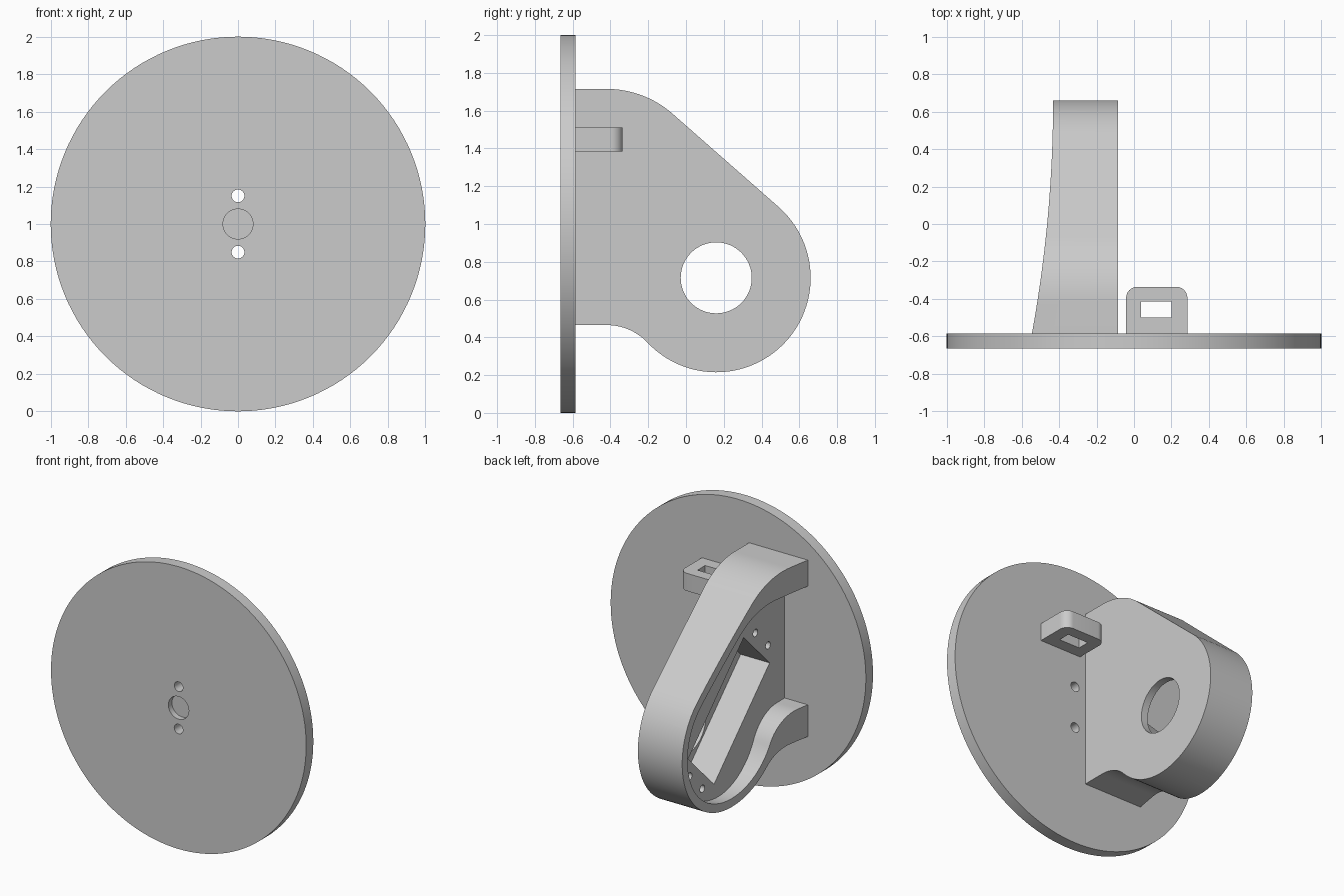
import bpy, bmesh
from math import sin, cos, pi, radians, sqrt, atan2
from mathutils import Vector

cube = bpy.data.objects.get("Cube")
if cube:
    bpy.data.objects.remove(cube, do_unlink=True)

gray = bpy.data.materials.new("light gray plastic")
gray.use_nodes = True
gray.diffuse_color = (0.6, 0.6, 0.6, 1)
gray.node_tree.nodes["Principled BSDF"].inputs["Base Color"].default_value = (0.6, 0.6, 0.6, 1)


def prism(name, points, axis, lo, hi):
    """Extrude a 2D outline along an axis; points are the other two coordinates in order."""
    bm = bmesh.new()

    def place(p, d):
        co = list(p)
        co.insert("xyz".index(axis), d)
        return bm.verts.new(co)
    bottom = bm.faces.new([place(p, lo) for p in points])
    ext = bmesh.ops.extrude_face_region(bm, geom=[bottom])
    shift = Vector([hi - lo if a == axis else 0 for a in "xyz"])
    bmesh.ops.translate(bm, vec=shift, verts=[v for v in ext["geom"] if isinstance(v, bmesh.types.BMVert)])
    bmesh.ops.recalc_face_normals(bm, faces=bm.faces)
    mesh = bpy.data.meshes.new(name)
    bm.to_mesh(mesh)
    bm.free()
    mesh.materials.append(gray)
    ob = bpy.data.objects.new(name, mesh)
    bpy.context.collection.objects.link(ob)
    return ob


def arc(c, r, a, b, n=24):
    return [(c[0] + r * cos(a + (b - a) * i / n), c[1] + r * sin(a + (b - a) * i / n)) for i in range(n + 1)]


def circle(c, r, n=48):
    return arc(c, r, 0, 2 * pi, n)[:-1]


def cut(ob, cutters):
    """Subtract the cutters, bake the result and drop the helpers."""
    for c in cutters:
        c.hide_render = True
        m = ob.modifiers.new("cut", "BOOLEAN")
        m.operation, m.object, m.solver = "DIFFERENCE", c, "EXACT"
    bpy.context.view_layer.update()
    mesh = bpy.data.meshes.new_from_object(ob.evaluated_get(bpy.context.evaluated_depsgraph_get()))
    ob.modifiers.clear()
    ob.data = mesh
    for c in cutters:
        bpy.data.objects.remove(c, do_unlink=True)


def smooth(ob):
    bpy.ops.object.select_all(action="DESELECT")
    ob.select_set(True)
    bpy.context.view_layer.objects.active = ob
    bpy.ops.object.shade_smooth_by_angle(angle=radians(30))


BACK = -0.585          # rear face of the disc
HUB = (0.16, 0.715)    # centre of the rounded bracket end (y, z)
SLOPE = radians(48.7)  # normal direction of the sloping edge


def bracket_outline(start, top, top_y, low, low_y, r):
    """Flat top, shoulder arc, sloping edge, round end, concave fillet, flat bottom."""
    # shoulder radius that makes the arc tangent to the sloping edge
    n = (cos(SLOPE), sin(SLOPE))
    shoulder = (n[0] * (HUB[0] - top_y) + n[1] * (HUB[1] - top) + r) / (1 - n[1])
    # fillet radius that makes it touch the round end
    dy, dz = HUB[0] - low_y, HUB[1] - low
    fillet = (dy * dy + dz * dz - r * r) / (2 * (r - dz))
    touch = atan2(dz + fillet, dy)
    pts = [(start, top)]
    pts += arc((top_y, top - shoulder), shoulder, pi / 2, SLOPE)
    pts += arc(HUB, r, SLOPE, touch - pi, 48)
    pts += arc((low_y, low - fillet), fillet, touch, pi / 2)[1:]
    return pts + [(start, low)]


# Round base disc with two through holes and a shallow centre recess
disc = prism("base_disc", circle((0, 1), 1, 128), "y", -0.665, BACK)
cut(disc, [prism("hole_cutter", circle((0, z), 0.034, 32), "y", -1, 0) for z in (0.85, 1.15)]
    + [prism("recess_cutter", circle((0, 1), 0.08), "y", -1, -0.625)])

# Motor bracket, hollowed from its open side
bracket = prism("motor_bracket", bracket_outline(BACK - 0.005, 1.715, -0.42, 0.465, -0.42, 0.5), "x", -0.7, -0.085)
rim = [(-0.432 - 0.113 * ((0.66 - y) / 1.245) ** 2, y) for y in [0.66 - 1.245 * i / 24 for i in range(25)]]
rim = [(-0.432, 0.8)] + rim + [(-0.547, -0.7), (-0.9, -0.7), (-0.9, 0.8)]

# Slanted motor pocket frame: u runs along its length, v across it
d = sqrt(0.5)


def slanted(u, v):
    return (0.04 + d * (u + v), 0.837 + d * (v - u))


cutters = [
    prism("rim_cutter", rim, "z", -0.5, 2.5),
    prism("cavity_cutter", bracket_outline(-0.7, 1.53, -0.3, 0.69, -0.5, 0.44), "x", -0.8, -0.364),
    prism("pocket_cutter", [slanted(u, v) for u, v in ((-0.44, -0.205), (0.44, -0.205), (0.44, 0.205), (-0.44, 0.205))],
          "x", -0.5, -0.137),
    prism("shaft_cutter", circle(HUB, 0.188, 64), "x", -0.3, 0.1),
]
for u in (-0.52, 0.52):
    for v in (-0.1, 0.1):
        cutters.append(prism("screw_cutter", circle(slanted(u, v), 0.026, 24), "x", -0.5, -0.16))
cut(bracket, cutters)

# Small cable loop with rounded outer corners
loop = prism("cable_loop", [(-0.042, BACK - 0.005), (0.285, BACK - 0.005)]
             + arc((0.225, -0.395), 0.06, 0, pi / 2, 12) + arc((0.018, -0.395), 0.06, pi / 2, pi, 12),
             "z", 1.385, 1.51)
cut(loop, [prism("slot_cutter", [(0.038, -0.5), (0.2, -0.5), (0.2, -0.415), (0.038, -0.415)], "z", 1, 2)])

for part in (disc, bracket, loop):
    smooth(part)
